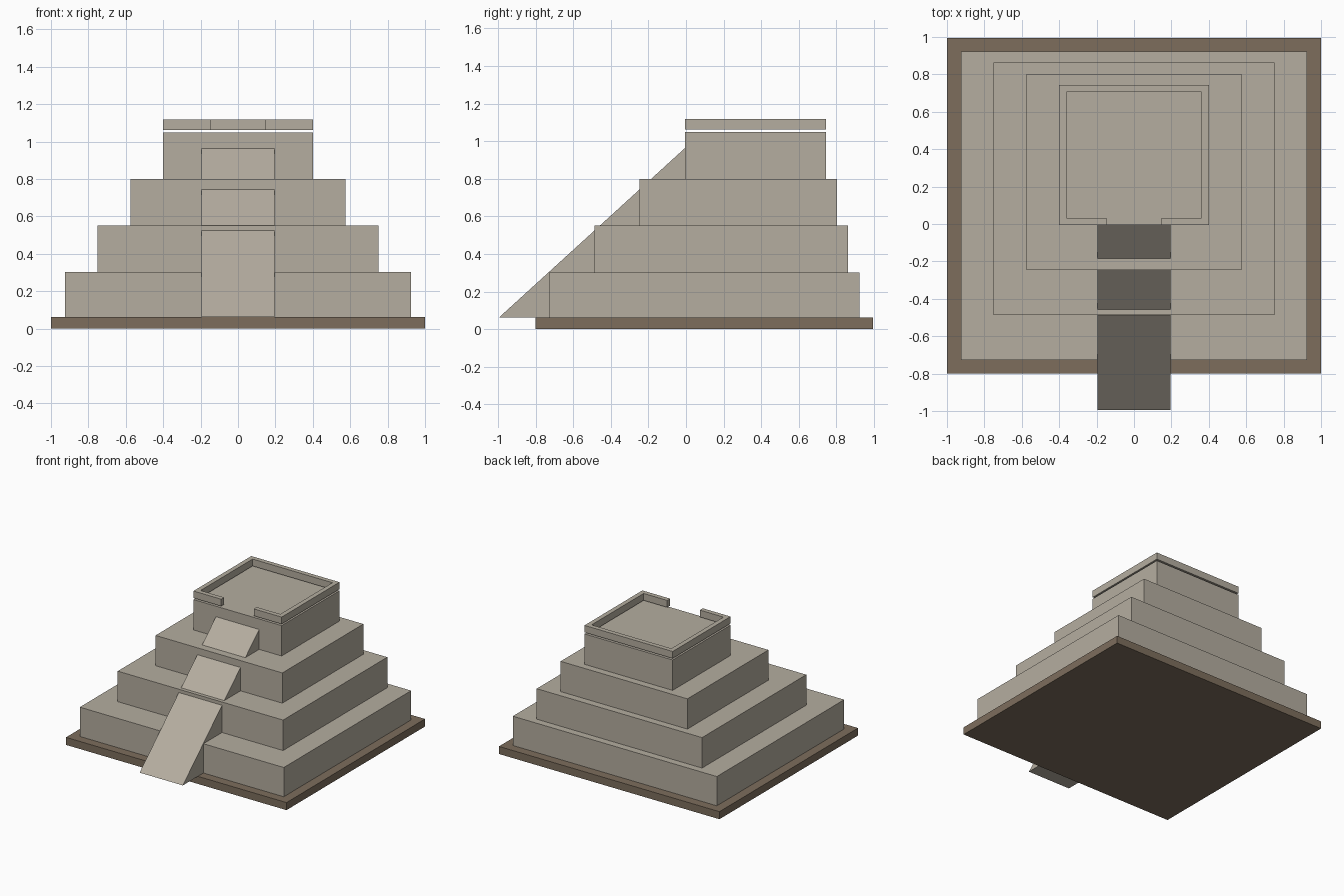
import bpy, bmesh
from mathutils import Vector

if "Cube" in bpy.data.objects:
    bpy.data.objects.remove(bpy.data.objects["Cube"])


def material(name, rgb):
    m = bpy.data.materials.new(name)
    m.diffuse_color = (*rgb, 1)
    m.use_nodes = True
    m.node_tree.nodes["Principled BSDF"].inputs["Base Color"].default_value = m.diffuse_color
    return m


stone = material("pale_stone", (0.46, 0.42, 0.35))
earth = material("brown_earth", (0.205, 0.155, 0.108))


def prism(name, outline, direction, mat):
    """Extrude a flat outline along a direction into a closed solid."""
    bm = bmesh.new()
    face = bm.faces.new([bm.verts.new(p) for p in outline])
    new = bmesh.ops.extrude_face_region(bm, geom=[face], use_keep_orig=True)["geom"]
    bmesh.ops.translate(bm, vec=Vector(direction),
                        verts=[v for v in new if isinstance(v, bmesh.types.BMVert)])
    bmesh.ops.recalc_face_normals(bm, faces=bm.faces)
    mesh = bpy.data.meshes.new(name)
    bm.to_mesh(mesh)
    bm.free()
    mesh.materials.append(mat)
    obj = bpy.data.objects.new(name, mesh)
    bpy.context.collection.objects.link(obj)
    return obj


def slab(name, half, y0, y1, z0, z1, mat):
    outline = [(-half, y0, z0), (half, y0, z0), (half, y1, z0), (-half, y1, z0)]
    return prism(name, outline, (0, 0, z1 - z0), mat)


# Ground plinth
slab("plinth", 1.0, -0.80, 0.995, 0, 0.062, earth)

# Four stepped tiers: half width, front, back, bottom, top
tiers = [(0.925, -0.728, 0.922, 0.062, 0.302),
         (0.75, -0.487, 0.863, 0.302, 0.552),
         (0.575, -0.247, 0.803, 0.552, 0.80),
         (0.40, -0.006, 0.744, 0.80, 1.049)]
for i, dims in enumerate(tiers, 1):
    slab(f"tier_{i}", *dims, stone)

# Stair ramp: one long wedge running up through the tiers
prism("ramp", [(-0.196, -0.995, 0.062), (-0.196, -0.006, 0.062), (-0.196, -0.006, 0.963)],
      (0.392, 0, 0), stone)

# Parapet: thin wall around the top, open at the front, just above the top tier
half, inner, gap = 0.40, 0.362, 0.148
front, back, wall = -0.006, 0.744, 0.038
right = [(gap, front + wall), (gap, front), (half, front), (half, back)]
left = [(-x, y) for x, y in reversed(right)]
inside = [(-inner, front + wall), (-inner, back - wall),
          (inner, back - wall), (inner, front + wall)]
prism("parapet", [(x, y, 1.062) for x, y in right + left + inside], (0, 0, 0.057), stone)
